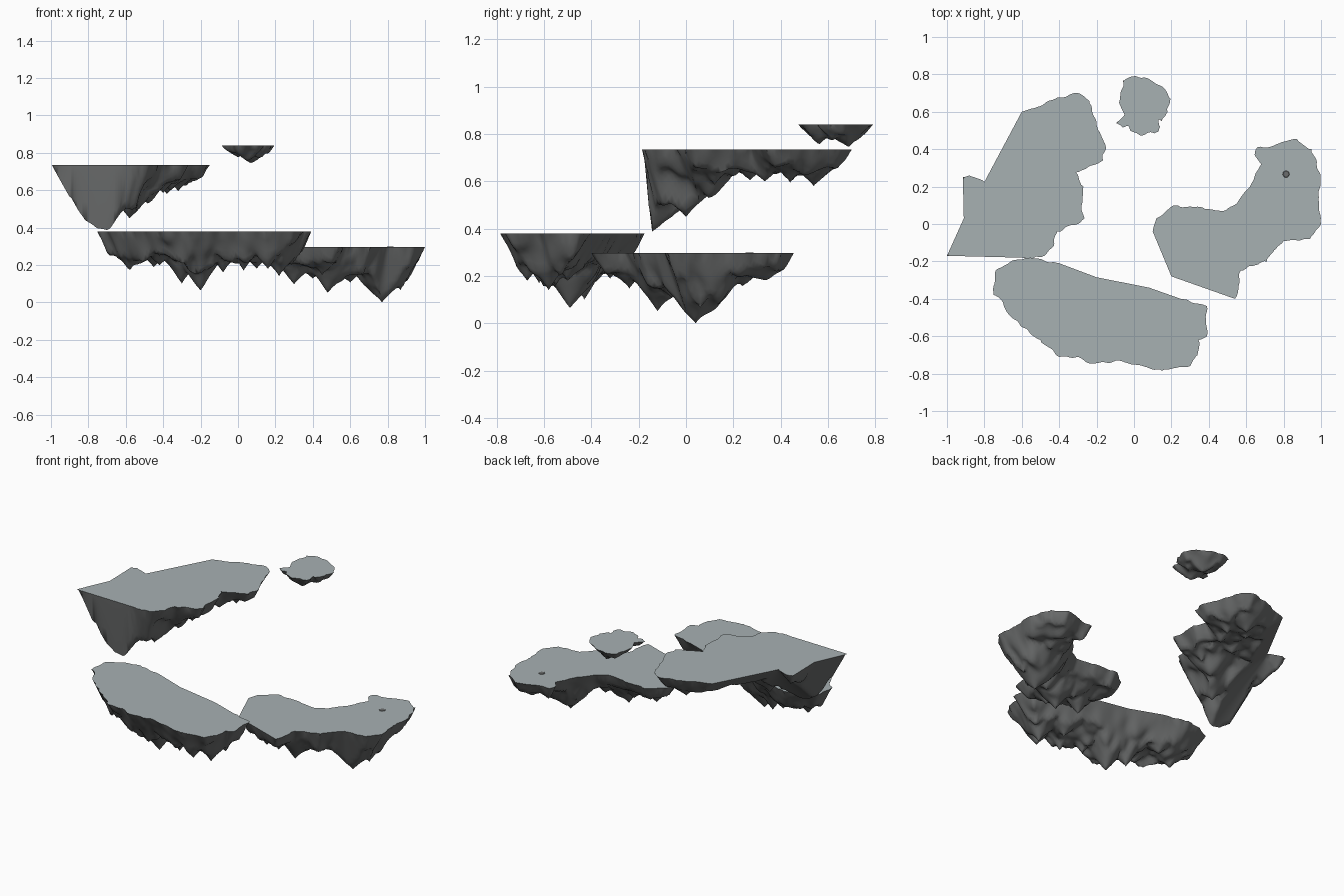
import bpy, bmesh
from mathutils import Vector, noise
from mathutils.geometry import delaunay_2d_cdt, intersect_point_line

if "Cube" in bpy.data.objects:
    bpy.data.objects.remove(bpy.data.objects["Cube"])


def material(name, value):
    m = bpy.data.materials.new(name)
    m.diffuse_color = (*value, 1)
    m.use_nodes = True
    m.node_tree.nodes["Principled BSDF"].inputs["Base Color"].default_value = m.diffuse_color
    return m


TOP = material("pale_stone", (0.39, 0.44, 0.45))
ROCK = material("dark_rock", (0.15, 0.155, 0.155))


def seg_dist(p, a, b):
    q, t = intersect_point_line(p, a, b)
    return (p - (a if t < 0 else b if t > 1 else q.to_2d())).length


def island(name, z, outline, peaks, base, slope=1.7, special=None, step=0.014):
    """Flat plateau over a craggy underside; special = {edge index: slope}."""
    special = special or {}
    corners = [Vector(c) for c in outline]
    n = len(corners)
    edges = [(corners[i], corners[(i + 1) % n], special.get(i)) for i in range(n)]
    deepest = max(p[2] for p in peaks)

    # Rim samples, slightly ragged except along the long straight cuts
    rim = []
    for a, b, s in edges:
        length = (b - a).length
        k = max(1, round(length / step))
        for j in range(k):
            p = a.lerp(b, j / k)
            if length < 0.17 and j:
                side = Vector((b.y - a.y, a.x - b.x)).normalized()
                p = p + side * 0.012 * noise.noise((p.x * 22, p.y * 22, z))
            rim.append(p)

    def inside(p):
        hit = False
        for a, b, _ in edges:
            if (a.y > p.y) != (b.y > p.y):
                if p.x < a.x + (p.y - a.y) * (b.x - a.x) / (b.y - a.y):
                    hit = not hit
        return hit

    def depth(p):
        flute = 1 + 0.5 * noise.noise((p.x * 13, p.y * 13, z * 7))
        wall = min(seg_dist(p, a, b) * (s or slope * flute) for a, b, s in edges)
        rough = noise.noise((p.x * 9, p.y * 9, 3 + z)) + 0.4 * noise.noise((p.x * 18, p.y * 18, z))
        h = base * (1 + 0.5 * rough)
        for x, y, d, r in peaks:
            away = (p - Vector((x, y))).length / r
            if away < 1:
                h = max(h, d * (1 - away * (1 + 0.5 * rough)))
        return max(0.004, min(h, wall + 0.004, deepest))

    # Interior points: staggered grid plus the spike tips
    pts = [Vector(p[:2]) for p in peaks]
    x0, x1 = min(c.x for c in corners), max(c.x for c in corners)
    y0, y1 = min(c.y for c in corners), max(c.y for c in corners)
    for j in range(int((y1 - y0) / step) + 1):
        for i in range(int((x1 - x0) / step) + 1):
            p = Vector((x0 + (i + 0.5 * (j % 2)) * step, y0 + j * step))
            if inside(p) and min(seg_dist(p, a, b) for a, b, _ in edges) > step * 0.6:
                pts.append(p)

    m = len(rim)
    loop = [(i, (i + 1) % m) for i in range(m)]
    verts, _, faces, origin, _, _ = delaunay_2d_cdt(rim + pts, loop, [], 1, 1e-5)
    bm = bmesh.new()
    low, lookup = [], {}
    for v, src in zip(verts, origin):
        on_rim = any(s < m for s in src)
        bv = bm.verts.new((v.x, v.y, z if on_rim else z - depth(v)))
        low.append(bv)
        for s in src:
            lookup[s] = bv
    # Underside
    for f in faces:
        face = bm.faces.new([low[i] for i in reversed(f)])
        face.material_index = 1
    # Plateau
    ring = []
    for i in range(m):
        if lookup[i] not in ring:
            ring.append(lookup[i])
    lid = bm.faces.new(ring)
    lid.normal_update()
    if lid.normal.z < 0:
        lid.normal_flip()
    bmesh.ops.triangulate(bm, faces=[lid])
    bmesh.ops.delete(bm, geom=[v for v in bm.verts if not v.link_faces], context='VERTS')
    me = bpy.data.meshes.new(name)
    bm.to_mesh(me)
    bm.free()
    me.materials.append(TOP)
    me.materials.append(ROCK)
    ob = bpy.data.objects.new(name, me)
    bpy.context.collection.objects.link(ob)
    bpy.ops.object.select_all(action='DESELECT')
    ob.select_set(True)
    bpy.context.view_layer.objects.active = ob
    bpy.ops.object.shade_smooth_by_angle(angle=1.2)
    return ob


# Upper left island, with the sheer cut along its front
island("upper_island", 0.735,
       [(-1, -.17), (-.6, -.18), (-.54, -.185), (-.48, -.17), (-.43, -.12), (-.41, -.04),
        (-.3, 0), (-.265, .03), (-.28, .1), (-.27, .2), (-.31, .275), (-.165, .34),
        (-.155, .43), (-.19, .5), (-.22, .59), (-.24, .66), (-.3, .7), (-.42, .67),
        (-.53, .62), (-.6, .6), (-.8, .225), (-.88, .26), (-.915, .25), (-.91, .03)],
       [(-.72, -.135, .385, .36), (-.79, -.12, .28, .28),
        (-.58, 0, .285, .28), (-.66, .06, .24, .22), (-.48, .1, .21, .2), (-.4, .12, .15, .15),
        (-.5, .27, .13, .14), (-.36, .33, .14, .15), (-.32, .44, .14, .14),
        (-.38, .54, .155, .16), (-.45, .45, .13, .15)],
       0.09, 1.7, {0: 11, 1: 5, 2: 2.8, 3: 2.2, 22: 2.2, 23: 1.95, 19: 0.9})

# Front island
island("front_island", 0.38,
       [(-.55, -.175), (-.65, -.195), (-.74, -.25), (-.75, -.38), (-.7, -.42), (-.68, -.47),
        (-.6, -.55), (-.5, -.62), (-.4, -.71), (-.3, -.71), (-.23, -.745), (-.08, -.73),
        (0, -.75), (.15, -.785), (.24, -.765), (.3, -.76), (.34, -.7), (.345, -.62),
        (.39, -.6), (.39, -.44), (.25, -.4), (.08, -.34), (-.2, -.285), (-.4, -.21)],
       [(-.58, -.38, .21, .2), (-.42, -.5, .18, .18), (-.3, -.43, .28, .22), (-.2, -.49, .315, .25),
        (-.23, -.6, .26, .19), (-.08, -.55, .22, .18), (.03, -.62, .21, .17), (.1, -.5, .2, .18),
        (.22, -.58, .24, .2), (.16, -.67, .2, .15), (-.45, -.32, .19, .2), (.29, -.52, .2, .15)],
       0.13, 1.8)

# Right island, lowest
island("right_island", 0.297,
       [(.1, -.04), (.2, -.28), (.54, -.4), (.56, -.33), (.57, -.25), (.65, -.22), (.71, -.2),
        (.75, -.14), (.8, -.09), (.94, -.08), (1, 0), (.985, .13), (.997, .25), (.95, .4),
        (.87, .455), (.75, .42), (.66, .41), (.645, .37), (.68, .32), (.65, .27), (.62, .2),
        (.55, .11), (.48, .07), (.38, .08), (.22, .1), (.12, .03)],
       [(.77, .04, .297, .3), (.8, .13, .22, .24), (.87, .06, .23, .2), (.48, -.12, .245, .2),
        (.6, -.06, .19, .18), (.4, -.06, .17, .16), (.3, -.14, .2, .15), (.45, -.24, .15, .15),
        (.82, .24, .14, .18), (.68, .12, .19, .16)],
       0.085, 2.0, {7: 2.7, 8: 2.7, 9: 2.4})

# Small highest island
island("small_island", 0.84,
       [(-.095, .54), (-.06, .515), (-.03, .525), (-.02, .5), (.03, .475), (.12, .49),
        (.14, .52), (.13, .56), (.15, .55), (.18, .6), (.195, .67), (.14, .74), (.08, .775),
        (0, .79), (-.06, .765), (-.06, .73), (-.08, .65), (-.05, .585)],
       [(.07, .69, .097, .14), (.05, .555, .092, .11), (.12, .61, .075, .1), (0, .65, .065, .11)],
       0.04, 1.15, step=0.01)

# Rock breaking through the right plateau
bpy.ops.mesh.primitive_cone_add(vertices=7, radius1=.022, radius2=.016, depth=.004,
                                location=(.813, .267, .297))
bump = bpy.context.object
bump.name = "rock_outcrop"
bump.data.materials.append(ROCK)
